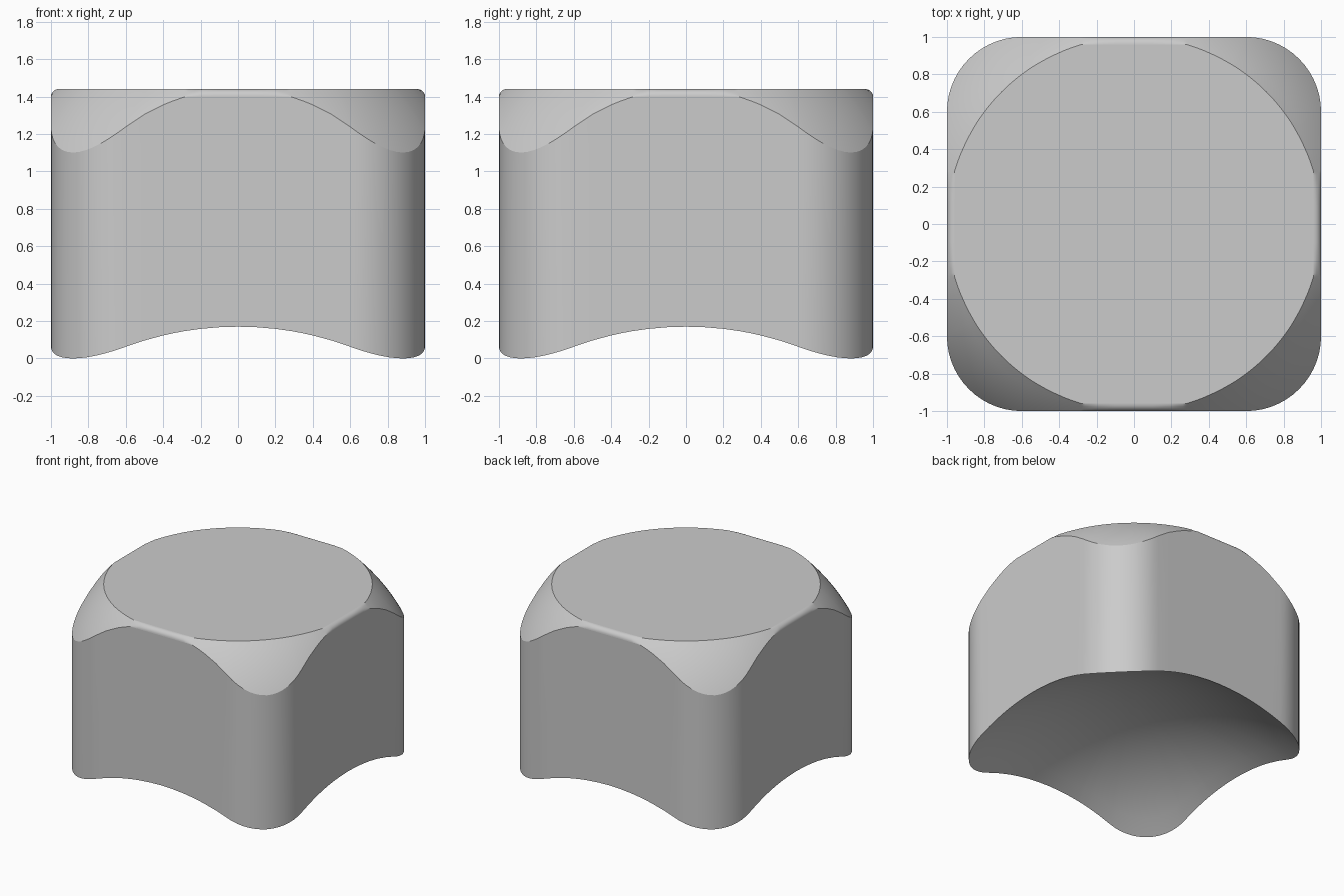
import bpy, bmesh
from math import sin, cos, pi, sqrt, hypot, radians
from mathutils import Matrix, Vector

if "Cube" in bpy.data.objects:
    bpy.data.objects.remove(bpy.data.objects["Cube"], do_unlink=True)

HEIGHT = 1.44        # flat top
CORNER = 0.4         # vertical corner radius
FILLET = 0.04        # rounding along the straight top edges
RIM = 1.0            # radius of the flat top disc
CROWN_Z, CROWN_R = 0.446, sqrt(1.988)   # sphere trimming the top corners
DOME_Z, DOME_R = -1.562, 2.0            # sphere hollowing the underside

grey = bpy.data.materials.new("plain grey")
grey.use_nodes = True
colour = (0.6, 0.6, 0.6, 1)
grey.diffuse_color = colour
grey.node_tree.nodes["Principled BSDF"].inputs["Base Color"].default_value = colour


def outline():
    """Rounded square, one side and one corner turned four times."""
    half = [0.1, 0.2, 0.27, 0.285, 0.292, 0.3, 0.35, 0.4, 0.5, 0.6]
    side = [Vector((1, y, 0)) for y in [-y for y in reversed(half)] + [0] + half]
    c = 1 - CORNER
    steps = 14
    arc = [Vector((c + CORNER * cos(a), c + CORNER * sin(a), 0))
           for a in (pi / 2 * i / steps for i in range(1, steps))]
    return [Matrix.Rotation(q * pi / 2, 3, 'Z') @ p
            for q in range(4) for p in side + arc]


def top_height(x, y):
    crown = CROWN_Z + sqrt(CROWN_R ** 2 - x * x - y * y)
    d = min(max(max(abs(x), abs(y)) - 1 + FILLET, 0), FILLET)
    edge = HEIGHT - FILLET + sqrt(FILLET ** 2 - d * d)
    return min(HEIGHT, crown, edge)


def dome_height(x, y):
    return DOME_Z + sqrt(DOME_R ** 2 - x * x - y * y)


bm = bmesh.new()
path = outline()


def ring(points, height):
    return [bm.verts.new((p.x, p.y, height(p.x, p.y))) for p in points]


def bridge(a, b):
    for i in range(len(a)):
        j = (i + 1) % len(a)
        bm.faces.new((a[i], a[j], b[j], b[i]))


# Hollow underside, from the centre outwards
rings = [ring([p * s / 10 for p in path], dome_height) for s in range(1, 11)]
centre = bm.verts.new((0, 0, dome_height(0, 0)))
for i, v in enumerate(rings[0]):
    bm.faces.new((centre, rings[0][(i + 1) % len(path)], v))

# Side wall, then trimmed corners and rounded edges up to the flat disc
rim = [p * min(RIM / hypot(p.x, p.y), (1 - FILLET) / max(abs(p.x), abs(p.y)))
       for p in path]
STEPS = 8
for k in range(STEPS, -1, -1):
    t = sin(pi / 2 * k / STEPS)
    rings.append(ring([a.lerp(b, t) for a, b in zip(rim, path)], top_height))
for a, b in zip(rings, rings[1:]):
    bridge(a, b)
disc = bm.faces.new(rings[-1])
bmesh.ops.recalc_face_normals(bm, faces=bm.faces[:])

# Smooth shading with crisp rims
wall_top = set(rings[-1 - STEPS])
for f in bm.faces:
    f.smooth = True
for e in bm.edges:
    crisp = disc in e.link_faces or all(v in wall_top for v in e.verts)
    e.smooth = not crisp and e.calc_face_angle(0) < radians(30)

mesh = bpy.data.meshes.new("domed_block")
bm.to_mesh(mesh)
bm.free()
mesh.materials.append(grey)
block = bpy.data.objects.new("domed_block", mesh)
bpy.context.collection.objects.link(block)
